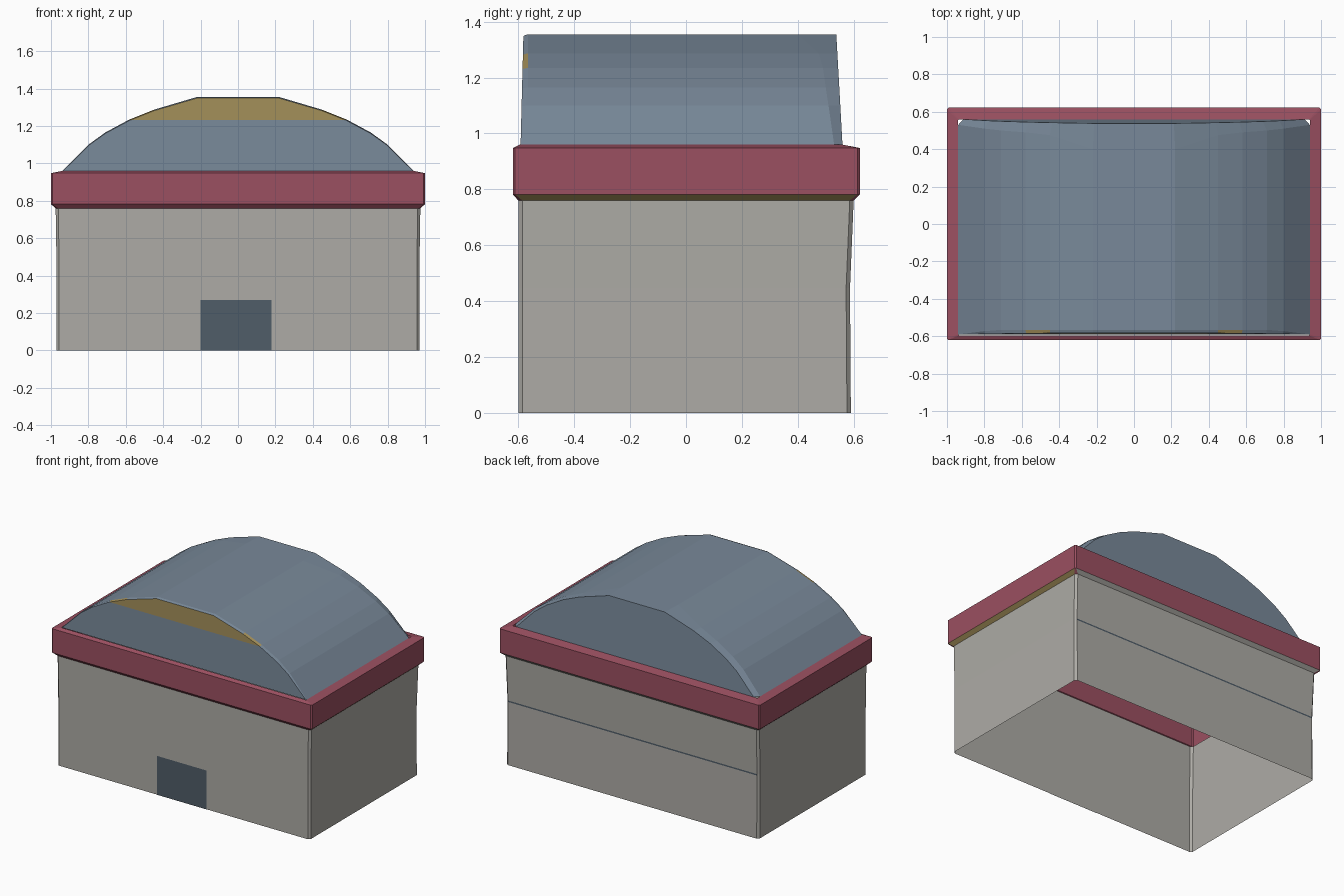
import bpy

if "Cube" in bpy.data.objects:
    bpy.data.objects.remove(bpy.data.objects["Cube"])


def material(name, rgb):
    m = bpy.data.materials.new(name)
    m.diffuse_color = (*rgb, 1)
    m.use_nodes = True
    m.node_tree.nodes["Principled BSDF"].inputs["Base Color"].default_value = m.diffuse_color
    return m


WALL = material("wall_grey", (0.42, 0.41, 0.38))
RED = material("band_red", (0.33, 0.08, 0.12))
BLUE = material("roof_blue", (0.19, 0.25, 0.32))
GOLD = material("panel_gold", (0.36, 0.27, 0.10))
DARK = material("dark_slate", (0.08, 0.11, 0.14))


def make(name, verts, faces, mats, picks=None):
    me = bpy.data.meshes.new(name)
    me.from_pydata(verts, [], faces)
    for m in mats:
        me.materials.append(m)
    for i, k in (picks or {}).items():
        me.polygons[i].material_index = k
    me.update()
    ob = bpy.data.objects.new(name, me)
    bpy.context.collection.objects.link(ob)
    return ob


def ring(x, y0, y1, z, c):
    """Rectangle with chamfered corners, starting along the front side."""
    return [(-x + c, y0, z), (x - c, y0, z), (x, y0 + c, z), (x, y1 - c, z),
            (x - c, y1, z), (-x + c, y1, z), (-x, y1 - c, z), (-x, y0 + c, z)]


def loft(rings):
    n = len(rings[0])
    verts = [v for r in rings for v in r]
    faces = [(k * n + i, k * n + (i + 1) % n, (k + 1) * n + (i + 1) % n, (k + 1) * n + i)
             for k in range(len(rings) - 1) for i in range(n)]
    return verts, faces


# Open-bottomed walls with a dark groove line across the back
v, f = loft([ring(0.97, -0.60, 0.59, 0, 0.014),
             ring(0.97, -0.60, 0.587, 0.437, 0.014),
             ring(0.97, -0.60, 0.587, 0.447, 0.014),
             ring(0.975, -0.60, 0.60, 0.76, 0.014)])
make("walls", v, f, [WALL, DARK], {8 + 4: 1})

# Cornice band: sloped underside, upright face, sloped top
v, f = loft([ring(0.975, -0.60, 0.60, 0.76, 0.014),
             ring(1.0, -0.62, 0.622, 0.782, 0.008),
             ring(1.0, -0.62, 0.622, 0.948, 0.008),
             ring(0.94, -0.595, 0.56, 0.96, 0.004)])
make("cornice_band", v, f, [RED, GOLD, WALL], {2: 1, 4: 2})

# Door panel
make("door", [(-0.20, -0.602, 0), (0.18, -0.602, 0), (0.18, -0.602, 0.27), (-0.20, -0.602, 0.27)],
     [(0, 1, 2, 3)], [DARK])

# Barrel roof: half profile of (x, z, y where the back chamfer starts)
half = [(0.94, 0.96, 0.53), (0.80, 1.10, 0.51), (0.71, 1.165, 0.50),
        (0.58, 1.235, 0.49), (0.45, 1.287, 0.475), (0.22, 1.355, 0.40)]
profile = [(-x, z, b) for x, z, b in half] + half[::-1]
n = len(profile)


def lean(z):
    return (z - 0.96) / 0.395


front = [(x * 0.995, -0.592 + 0.01 * lean(z), z - 0.006 * lean(z)) for x, z, b in profile]
rim = [(x, -0.59 + 0.024 * min(1, 2 * lean(z)), z) for x, z, b in profile]
shoulder = [(x, b, z) for x, z, b in profile]
back = [(x * 0.97, 0.56 - 0.022 * lean(z), z) for x, z, b in profile]
rows = [front, rim, shoulder, back]
verts = [p for r in rows for p in r]
faces = [(k * n + i, k * n + i + 1, (k + 1) * n + i + 1, (k + 1) * n + i)[::-1]
         for k in range(3) for i in range(n - 1)]
faces = [tuple(reversed(q)) for q in faces]
picks = {3: 1, 7: 1}
# Front gable split into blue lower part and gold upper part, then the back gable
picks[len(faces) + 1] = 1
faces.append((0, n - 1, n - 2, n - 3, n - 4, 3, 2, 1))
faces.append((3, n - 4, n - 5, n - 6, 5, 4))
faces.append(tuple(range(3 * n, 4 * n)))
roof = make("barrel_roof", verts, faces, [BLUE, GOLD], picks)

# Make the roof faces point outwards
for p in roof.data.polygons:
    c, nrm = p.center, p.normal
    if nrm.x * c.x + nrm.y * c.y + nrm.z * (c.z - 0.9) < 0:
        p.flip()
roof.data.update()
